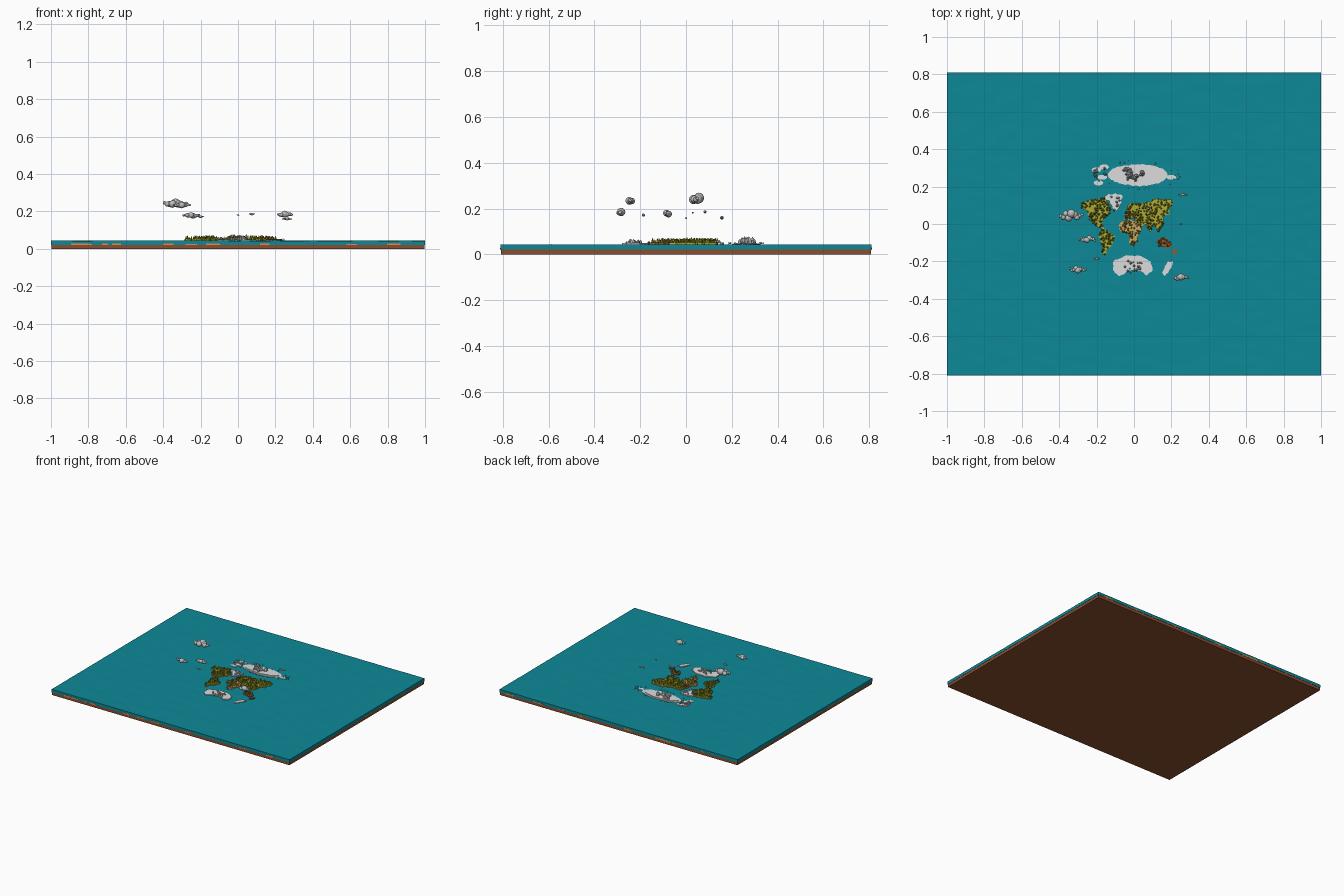
import bpy, bmesh, math, random
from mathutils import Vector, Matrix, noise
from mathutils.geometry import tessellate_polygon, intersect_point_tri_2d

if "Cube" in bpy.data.objects:
    bpy.data.objects.remove(bpy.data.objects["Cube"])

random.seed(7)
TOP = 0.043


def mat(name, r, g, b):
    m = bpy.data.materials.new(name)
    m.diffuse_color = (r, g, b, 1)
    m.use_nodes = True
    m.node_tree.nodes["Principled BSDF"].inputs["Base Color"].default_value = m.diffuse_color
    return m


WATER = mat("ocean teal", 0.004, 0.25, 0.31)
EARTH = mat("earth brown", 0.26, 0.075, 0.027)
SAND = mat("orange sand", 0.75, 0.27, 0.07)
GRASS = mat("grass", 0.42, 0.40, 0.035)
LEAF = mat("leaf green", 0.17, 0.22, 0.012)
OLIVE = mat("yellow leaf", 0.50, 0.46, 0.02)
TAN = mat("dry tan", 0.65, 0.40, 0.12)
RUST = mat("rust rock", 0.30, 0.10, 0.03)
ICE = mat("ice white", 0.72, 0.72, 0.72)
GREY = mat("cloud grey", 0.50, 0.50, 0.50)


def finish(bm, name, *mats):
    me = bpy.data.meshes.new(name)
    bm.to_mesh(me)
    bm.free()
    ob = bpy.data.objects.new(name, me)
    bpy.context.collection.objects.link(ob)
    for m in mats:
        me.materials.append(m)
    return ob


def box(bm, c, s):
    bmesh.ops.create_cube(bm, size=1, matrix=Matrix.Translation(c) @ Matrix.Diagonal((*s, 1)))


def paint(geom_verts, idx):
    for f in {f for v in geom_verts for f in v.link_faces}:
        f.material_index = idx


# earth slab
bm = bmesh.new()
box(bm, (0, 0, 0.011), (1.996, 1.616, 0.022))
finish(bm, "earth_slab", EARTH)

# ocean block with a gently rippled top
bm = bmesh.new()
bmesh.ops.create_grid(bm, x_segments=100, y_segments=80, size=1, matrix=Matrix.Diagonal((1, 0.81, 1, 1)))
rim = [e for e in bm.edges if e.is_boundary]
for v in bm.verts:
    v.co.z = TOP + 0.0013 * noise.noise(Vector((v.co.x * 9 + v.co.y * 5, v.co.y * 18, 1)))
new = bmesh.ops.extrude_edge_only(bm, edges=rim)["geom"]
low = [v for v in new if isinstance(v, bmesh.types.BMVert)]
for v in low:
    v.co.z = 0.021
bmesh.ops.contextual_create(bm, geom=[e for e in bm.edges if e.is_boundary])
bmesh.ops.recalc_face_normals(bm, faces=bm.faces[:])
ocean = finish(bm, "ocean", WATER)
bpy.context.view_layer.objects.active = ocean
ocean.select_set(True)
bpy.ops.object.shade_smooth_by_angle(angle=math.radians(40))

# sand patches showing along the cut sides
bm = bmesh.new()
for side in (-1, 1):
    for i in range(12):
        w = random.uniform(0.02, 0.10)
        box(bm, (random.uniform(-0.93, 0.93), side * 0.81, 0.024), (w, 0.002, random.uniform(0.005, 0.01)))
        box(bm, (side * 0.999, random.uniform(-0.74, 0.74), 0.023), (0.002, w, 0.004))
finish(bm, "sand_patches", SAND)


def ragged(pts, jitter=0.006):
    """Break each coast edge into short, randomly shifted pieces."""
    out = []
    for a, b in zip(pts, pts[1:] + pts[:1]):
        a, b = Vector(a), Vector(b)
        n = max(1, round((b - a).length / 0.013))
        for i in range(n):
            p = a.lerp(b, i / n)
            out.append(p + Vector((random.uniform(-1, 1), random.uniform(-1, 1))) * jitter * (i > 0))
    return out


def land(name, m, pts, height=0.008, jitter=0.006):
    bm = bmesh.new()
    coast = ragged(pts, jitter)
    f = bm.faces.new([bm.verts.new((p.x, p.y, TOP - 0.003)) for p in coast])
    up = bmesh.ops.extrude_face_region(bm, geom=[f])["geom"]
    for v in up:
        if isinstance(v, bmesh.types.BMVert):
            v.co.z = TOP + height
    bmesh.ops.recalc_face_normals(bm, faces=bm.faces[:])
    bmesh.ops.triangulate(bm, faces=[f for f in bm.faces if len(f.verts) > 4])
    return finish(bm, name, m)


def inside(pts, count):
    """Random points within an outline."""
    tris = tessellate_polygon([[Vector((*p, 0)) for p in pts]])
    xs, ys = zip(*pts)
    found = []
    while len(found) < count:
        p = Vector((random.uniform(min(xs), max(xs)), random.uniform(min(ys), max(ys))))
        if any(intersect_point_tri_2d(p, *[Vector(pts[i]) for i in t]) for t in tris):
            found.append(p)
    return found


def trees(name, pts, count, mats, tall=0.024):
    bm = bmesh.new()
    for p in inside(pts, count):
        h = random.uniform(0.4, 1) * tall
        r = random.uniform(0.004, 0.0065)
        cone = bmesh.ops.create_cone(bm, cap_ends=True, segments=6, radius1=r, radius2=0, depth=h,
                                     matrix=Matrix.Translation((p.x, p.y, TOP + 0.007 + h / 2)))
        paint(cone["verts"], random.randrange(len(mats)))
    finish(bm, name, *mats)


def rocks(name, m, spots, size):
    bm = bmesh.new()
    for p in spots:
        s = random.uniform(0.4, 1) * size
        bmesh.ops.create_icosphere(bm, subdivisions=1, radius=1, matrix=Matrix.Translation(
            (p[0], p[1], TOP + 0.006)) @ Matrix.Rotation(random.uniform(0, 6), 4, "Z")
            @ Matrix.Diagonal((s * 0.7, s * 0.6, s * 1.3, 1)))
    finish(bm, name, m)


# continents with trees
NORTH_WEST = [(-.285, .11), (-.24, .125), (-.16, .14), (-.13, .10), (-.125, .06), (-.16, .03), (-.175, 0),
              (-.165, -.015), (-.14, -.04), (-.16, -.04), (-.2, -.01), (-.235, .02), (-.25, .07), (-.28, .085)]
SOUTH_WEST = [(-.18, -.04), (-.14, -.035), (-.10, -.065), (-.115, -.105), (-.15, -.14), (-.155, -.17),
              (-.17, -.16), (-.17, -.11), (-.19, -.07)]
EAST = [(-.05, .05), (-.055, .02), (-.02, .035), (.01, .02), (.04, -.02), (.065, 0), (.085, -.045), (.11, -.01),
        (.13, -.04), (.16, 0), (.15, .045), (.19, .05), (.18, .08), (.205, .10), (.2, .13), (.12, .135),
        (.05, .11), (-.02, .11), (-.04, .08)]
SOUTH = [(-.07, .01), (-.03, .025), (.015, .015), (.04, -.025), (.025, -.06), (.02, -.09), (-.01, -.12),
         (-.025, -.1), (-.03, -.05), (-.07, -.04), (-.08, -.015)]
SOUTH_EAST = [(.12, -.08), (.16, -.075), (.19, -.09), (.205, -.12), (.18, -.135), (.16, -.12), (.13, -.12)]
for label, pts, ground, count, leaves in (
        ("north_west_land", NORTH_WEST, GRASS, 150, (LEAF, OLIVE)),
        ("south_west_land", SOUTH_WEST, GRASS, 60, (LEAF, OLIVE)),
        ("eastern_land", EAST, GRASS, 200, (LEAF, OLIVE)),
        ("southern_land", SOUTH, TAN, 55, (LEAF, OLIVE, TAN)),
        ("south_east_land", SOUTH_EAST, RUST, 22, (RUST, TAN, LEAF))):
    land(label, ground, pts)
    trees(label + "_trees", pts, count, leaves)
land("small_island", RUST, [(.205, -.14), (.235, -.13), (.225, -.16), (.21, -.165)], jitter=0.003)
rocks("brown_mountains", RUST, [(random.gauss(-.02, .013), random.gauss(.055, .013)) for i in range(12)], 0.013)
rocks("tan_hills", TAN, inside(SOUTH, 10), 0.01)

# ice sheets, in two low steps
GREENISH = [(-.16, .15), (-.10, .165), (-.06, .15), (-.075, .10), (-.10, .065), (-.12, .10)]
SOUTH_ICE = [(-.11, -.2), (-.05, -.17), (.03, -.17), (.09, -.2), (.10, -.25), (.07, -.275), (.03, -.25),
             (-.03, -.25), (-.08, -.28), (-.11, -.25)]


def oval(x, y, rx, ry, n=28):
    return [(x + rx * math.cos(i * math.tau / n), y + ry * math.sin(i * math.tau / n)) for i in range(n)]


land("north_ice", ICE, oval(.02, .262, .16, .058), 0.003, 0.004)
land("north_ice_step", ICE, oval(.02, .262, .138, .046), 0.007, 0.004)
land("south_ice", ICE, SOUTH_ICE, 0.006, 0.004)
land("island_ice", ICE, GREENISH, 0.008, 0.005)
land("side_ice", ICE, [(.15, -.26), (.18, -.2), (.21, -.2), (.2, -.235), (.165, -.28)], 0.006, 0.003)
for i, (x, y) in enumerate([(-.2, .29), (-.17, .25), (-.19, .22), (.2, .25), (-.16, .305)]):
    land(f"ice_floe_{i}", ICE, oval(x, y, .026, .014, 10), 0.004, 0.003)

# ice peaks
rocks("north_peaks", GREY, inside(oval(-.02, .265, .07, .035), 20), 0.026)
rocks("north_side_peaks", GREY, inside(oval(-.185, .28, .035, .03), 10), 0.015)
rocks("south_peaks", GREY, inside(oval(0, -.225, .055, .04), 18), 0.015)
rocks("island_peaks", GREY, inside(GREENISH, 10), 0.013)
rocks("loose_ice", ICE, [(.02 + .2 * math.cos(a) * k, .262 + .068 * math.sin(a) * k) for a, k in
                         [(random.uniform(0, 6.28), random.uniform(.95, 1.15)) for i in range(30)]], 0.005)

# clouds: rows of puffs, large in the middle
for i, (x, y, z, half, r) in enumerate([
        (-.335, .045, .243, .058, .027), (-.25, -.08, .178, .042, .018), (-.30, -.245, .234, .042, .018),
        (.25, -.29, .184, .036, .02), (.262, .155, .16, .024, .009), (-.2, -.185, .172, .016, .007),
        (.075, .085, .186, .014, .007), (0, .03, .181, .008, .004), (.25, 0, .158, .008, .004)]):
    bm = bmesh.new()
    for k in range(9):
        t = -1 + k / 4
        s = r * (1 - 0.62 * abs(t)) * random.uniform(0.75, 1)
        bmesh.ops.create_icosphere(bm, subdivisions=2, radius=s, matrix=Matrix.Translation(
            (x + t * half, y + random.uniform(-.5, .5) * r, z + random.uniform(-.15, .15) * r)))
    for f in bm.faces:
        f.smooth = True
    finish(bm, f"cloud_{i}", GREY)
